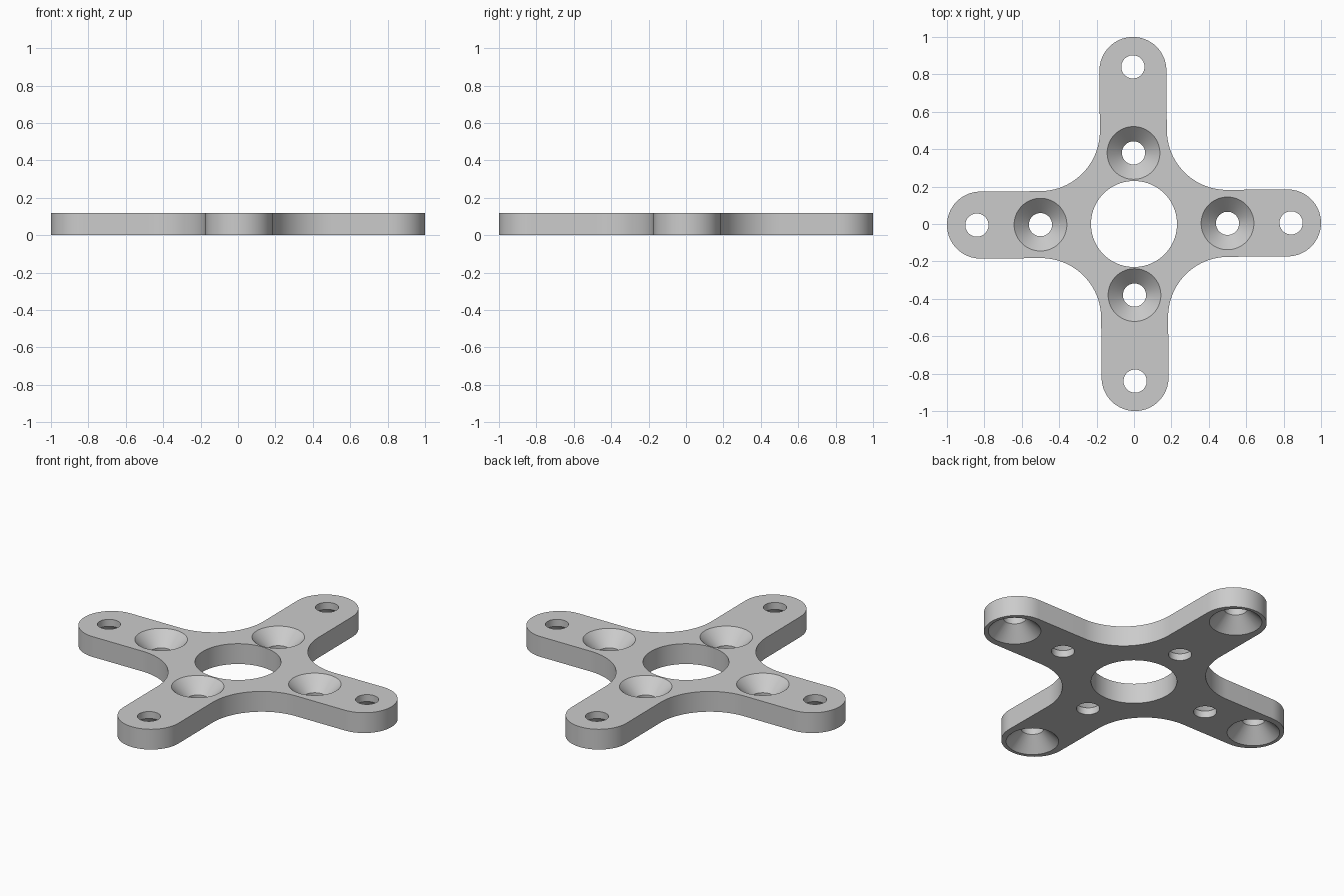
import bpy, bmesh, math
from mathutils import Matrix, Vector

if "Cube" in bpy.data.objects:
    bpy.data.objects.remove(bpy.data.objects["Cube"])

T = 0.12            # plate thickness
ARM_R = 0.179       # half width and tip radius of each arm
FIL = 0.321         # radius of the concave corners between arms
TURN = 0.007        # slight turn of the whole plate
HOLE_R, SINK_R = 0.062, 0.141
SINK_D = SINK_R - HOLE_R


def arc(cx, cy, r, a0, a1, n):
    return [(cx + r * math.cos(math.radians(a0 + (a1 - a0) * i / n)),
             cy + r * math.sin(math.radians(a0 + (a1 - a0) * i / n)))
            for i in range(n + 1)]


def revolve(bm, profile, x, y, n=64):
    """Closed solid from a bottom-to-top list of (radius, z)."""
    rings = [[bm.verts.new((x + r * math.cos(2 * math.pi * i / n),
                            y + r * math.sin(2 * math.pi * i / n), z))
              for i in range(n)] for r, z in profile]
    for a, b in zip(rings, rings[1:]):
        for i in range(n):
            j = (i + 1) % n
            bm.faces.new((a[i], a[j], b[j], b[i]))
    bm.faces.new(rings[0][::-1])
    bm.faces.new(rings[-1])


def make_object(name, bm):
    bmesh.ops.rotate(bm, verts=bm.verts[:], cent=(0, 0, 0),
                     matrix=Matrix.Rotation(TURN, 3, 'Z'))
    bmesh.ops.recalc_face_normals(bm, faces=bm.faces[:])
    me = bpy.data.meshes.new(name)
    bm.to_mesh(me)
    bm.free()
    ob = bpy.data.objects.new(name, me)
    bpy.context.collection.objects.link(ob)
    return ob


# Cross outline: rounded tip and concave corner, repeated four times
c = ARM_R + FIL
quarter = arc(1 - ARM_R, 0, ARM_R, -90, 90, 32) + arc(c, c, FIL, 270, 180, 24)
bm = bmesh.new()
outline = []
for k in range(4):
    rot = Matrix.Rotation(k * math.pi / 2, 3, 'Z')
    outline += [bm.verts.new(rot @ Vector((x, y, 0))) for x, y in quarter]
top = [bm.verts.new(v.co + Vector((0, 0, T))) for v in outline]
bm.faces.new(outline[::-1])
bm.faces.new(top)
for i in range(len(outline)):
    j = (i + 1) % len(outline)
    bm.faces.new((outline[i], outline[j], top[j], top[i]))
plate = make_object("cross_plate", bm)

# Hole cutters: centre bore, inner holes sunk from above, outer holes from below
E = 0.02
sunk_top = [(HOLE_R, -E), (HOLE_R, T - SINK_D), (SINK_R + E, T + E)]
sunk_bottom = [(SINK_R + E, -E), (HOLE_R, SINK_D), (HOLE_R, T + E)]
bm = bmesh.new()
revolve(bm, [(0.23, -E), (0.23, T + E)], 0, 0, 96)
for s in (-1, 1):
    revolve(bm, sunk_top, 0.50 * s, 0)
    revolve(bm, sunk_top, 0, 0.38 * s)
    revolve(bm, sunk_bottom, 0.84 * s, 0)
    revolve(bm, sunk_bottom, 0, 0.84 * s)
cutter = make_object("hole_cutter", bm)
cutter.hide_render = True

# Cut the holes and bake the result
mod = plate.modifiers.new("holes", 'BOOLEAN')
mod.operation = 'DIFFERENCE'
mod.solver = 'EXACT'
mod.use_self = True
mod.object = cutter
bpy.context.view_layer.update()
cut = bpy.data.meshes.new_from_object(
    plate.evaluated_get(bpy.context.evaluated_depsgraph_get()))
plate.modifiers.clear()
plate.data = cut
bpy.data.objects.remove(cutter)

# Material and shading
gray = bpy.data.materials.new("light gray")
gray.diffuse_color = (0.6, 0.6, 0.6, 1)
gray.use_nodes = True
gray.node_tree.nodes["Principled BSDF"].inputs["Base Color"].default_value = gray.diffuse_color
plate.data.materials.clear()
plate.data.materials.append(gray)
bpy.context.view_layer.objects.active = plate
plate.select_set(True)
bpy.ops.object.shade_smooth_by_angle(angle=math.radians(30))
